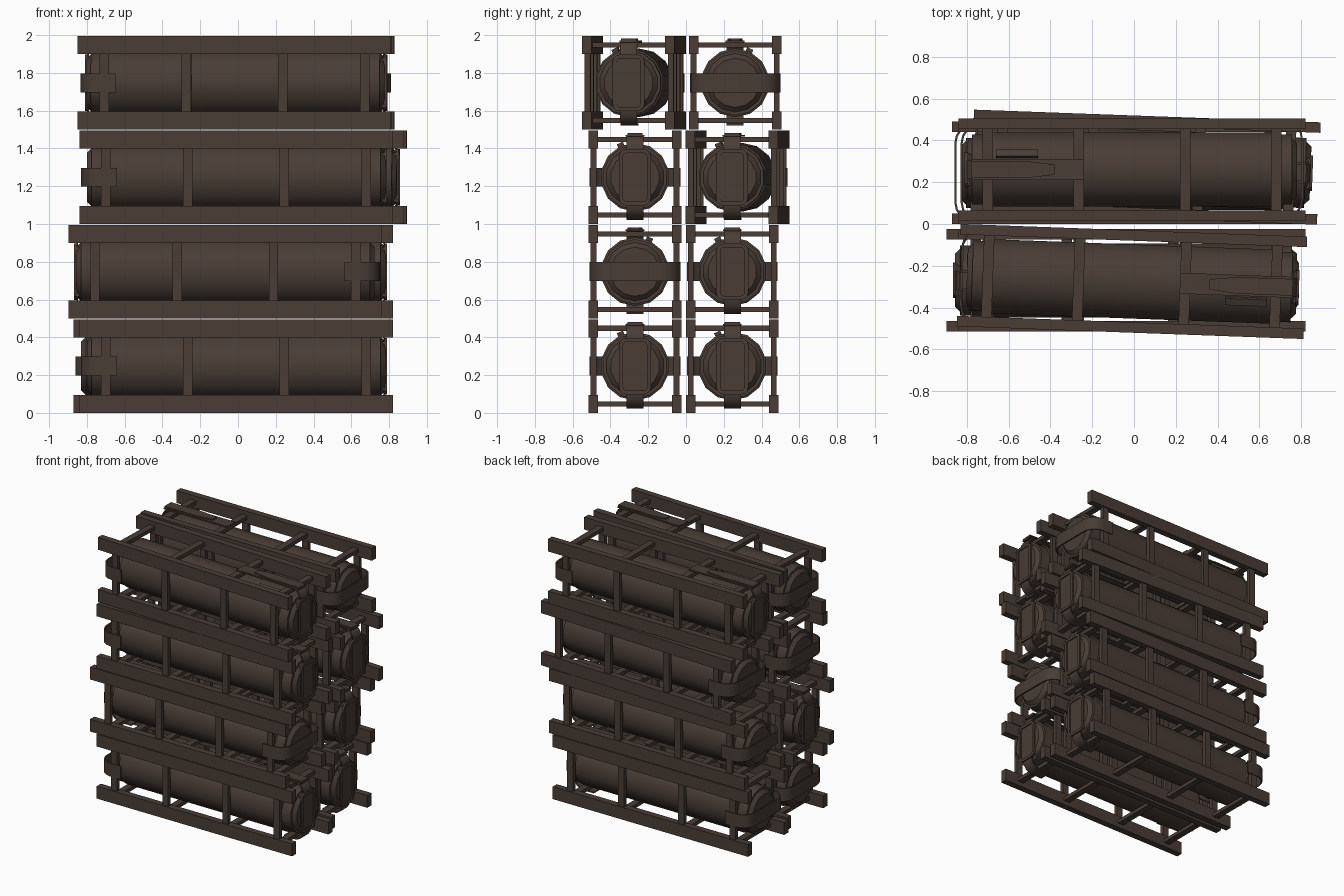
import bpy, bmesh, math
from mathutils import Matrix, Vector

cube = bpy.data.objects.get("Cube")
if cube:
    bpy.data.objects.remove(cube)

brown = bpy.data.materials.new("dark_brown")
brown.use_nodes = True
colour = (0.067, 0.046, 0.036, 1)
brown.diffuse_color = colour
brown.node_tree.nodes["Principled BSDF"].inputs["Base Color"].default_value = colour

# Crate placements: x, y, layer, turn in degrees
crates = [(-0.01, -0.27, 0, 0), (-0.04, 0.245, 0, 0),
          (-0.067, -0.27, 1, 180), (-0.01, 0.245, 1, 0),
          (-0.01, -0.27, 2, 0), (0.055, 0.272, 2, -2.1),
          (-0.01, -0.275, 3, -2.1), (-0.01, 0.26, 3, 180)]
PITCH, MID = 0.5, 0.2475


def place(name, bm, smooth=None):
    """Turn one part into a mesh shared by every crate."""
    bmesh.ops.recalc_face_normals(bm, faces=bm.faces)
    mesh = bpy.data.meshes.new(name)
    bm.to_mesh(mesh)
    bm.free()
    mesh.materials.append(brown)
    for i, (x, y, layer, turn) in enumerate(crates):
        ob = bpy.data.objects.new(f"{name}_{i + 1}", mesh)
        bpy.context.collection.objects.link(ob)
        ob.matrix_world = (Matrix.Translation((x, y, layer * PITCH + MID))
                           @ Matrix.Rotation(math.radians(turn), 4, "Z"))
    if smooth:
        bpy.ops.object.select_all(action="DESELECT")
        ob.select_set(True)
        bpy.context.view_layer.objects.active = ob
        bpy.ops.object.shade_smooth_by_angle(angle=math.radians(smooth))


def box(bm, centre, size, roll=0):
    m = (Matrix.Rotation(roll, 4, "X") @ Matrix.Translation(centre)
         @ Matrix.Diagonal((*size, 1)))
    bmesh.ops.create_cube(bm, size=1, matrix=m)


def prism(bm, outline, offset):
    """Extrude a flat outline by an offset vector."""
    face = bm.faces.new([bm.verts.new(p) for p in outline])
    new = bmesh.ops.extrude_face_region(bm, geom=[face])["geom"]
    bmesh.ops.translate(bm, vec=offset,
                        verts=[v for v in new if isinstance(v, bmesh.types.BMVert)])


def u_band(bm, end, reach, start_top, start_low, width, thick, radius, upright):
    """Flat band wrapped round one end of the crate with rounded corners."""
    s = 1 if end > 0 else -1
    e = abs(end)

    def line(inset):
        pts = [(start_top, reach - inset)]
        for base, sign in ((90, 1), (0, -1)):
            for k in range(5):
                a = math.radians(base - k * 22.5)
                pts.append((e - radius + (radius - inset) * math.cos(a),
                            sign * (reach - radius) + (radius - inset) * math.sin(a)))
        return pts + [(start_low, inset - reach)]

    outer, inner = line(0), line(thick)
    rings = []
    for (ax, ah), (bx, bh) in zip(outer, inner):
        ring = []
        for x, h, w in ((ax, ah, width), (ax, ah, -width), (bx, bh, -width), (bx, bh, width)):
            ring.append(bm.verts.new((s * x, w, h) if upright else (s * x, h, w)))
        rings.append(ring)
    for a, b in zip(rings, rings[1:]):
        for k in range(4):
            n = (k + 1) % 4
            bm.faces.new((a[k], a[n], b[n], b[k]))
    bm.faces.new(rings[0])
    bm.faces.new(rings[-1])


# Long rails
bm = bmesh.new()
for sy in (-1, 1):
    for sz in (-1, 1):
        box(bm, (0, sy * 0.22, sz * 0.2), (1.66, 0.05, 0.095))
place("long_rails", bm)

# Posts and cross bars
bm = bmesh.new()
for x in (-0.69, -0.255, 0.255, 0.69):
    for s in (-1, 1):
        box(bm, (x, s * 0.22, 0), (0.05, 0.03, 0.34))
        box(bm, (x, 0, s * 0.2), (0.05, 0.41, 0.028))
place("posts_and_cross_bars", bm)

# Canister turned from a profile, with stepped end collars
bm = bmesh.new()
half = [(0.79, 0), (0.79, 0.13), (0.765, 0.155), (0.765, 0.172),
        (0.69, 0.172), (0.685, 0.182)]
profile = half + [(-x, r) for x, r in reversed(half)]
verts = [bm.verts.new((x, 0, r)) for x, r in profile]
edges = [bm.edges.new(p) for p in zip(verts, verts[1:])]
bmesh.ops.spin(bm, geom=verts + edges, cent=(0, 0, 0), axis=(1, 0, 0),
               angle=math.tau, steps=14, use_duplicate=False)
bmesh.ops.remove_doubles(bm, verts=bm.verts, dist=0.0005)
place("canister", bm, 32)

# Sideways band on the right end, upright band on the left end
bm = bmesh.new()
u_band(bm, -0.82, 0.24, 0.63, 0.63, 0.05, 0.01, 0.1, False)
place("side_band", bm, 32)
bm = bmesh.new()
u_band(bm, 0.79, 0.225, 0.23, 0.62, 0.045, 0.01, 0.08, True)
place("upright_band", bm, 32)

# Tapered buckle tongue and the wider pad beneath it
bm = bmesh.new()
side = [(0.77, 0.04), (0.50, 0.04), (0.37, 0.024)]
outline = [(x, y, 0.224) for x, y in side] + [(x, -y, 0.224) for x, y in reversed(side)]
prism(bm, outline, Vector((0, 0, 0.01)))
box(bm, (0.5, 0, 0.219), (0.54, 0.1, 0.009))
place("buckle_tongue", bm)

# Rounded handle hoop on the banded end
bm = bmesh.new()
loops = []
for x, grow in ((0.785, 0), (0.8, 0), (0.8, -0.022), (0.785, -0.022)):
    loop = []
    for k in range(16):
        a = math.tau * (k // 4 * 4 + (k % 4) * 4 / 3) / 16
        cy, cz = [(1, 1), (-1, 1), (-1, -1), (1, -1)][k // 4]
        r = 0.04 + grow
        loop.append(bm.verts.new((x, cy * 0.045 + r * math.cos(a), cz * 0.11 + r * math.sin(a))))
    loops.append(loop)
for a, b in zip(loops, loops[1:] + loops[:1]):
    for k in range(16):
        n = (k + 1) % 16
        bm.faces.new((a[k], a[n], b[n], b[k]))
place("handle_hoop", bm)

# End plate, and small latch on the canister side
bm = bmesh.new()
box(bm, (0.782, 0, 0), (0.02, 0.15, 0.26))
place("end_plate", bm)
bm = bmesh.new()
box(bm, (0.55, 0, 0.183), (0.2, 0.035, 0.03), math.radians(24))
place("side_latch", bm)
